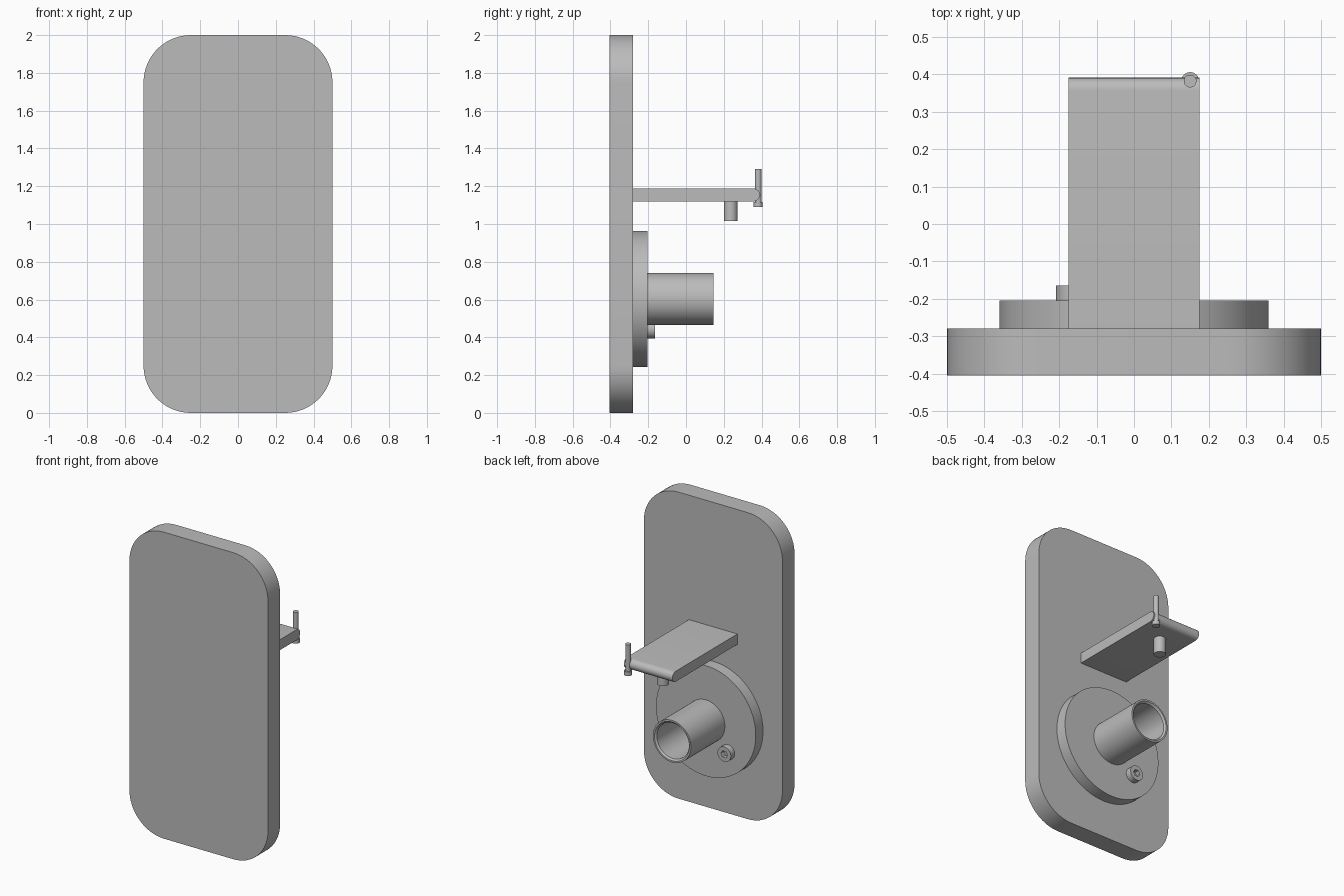
import bpy, math
from mathutils import Matrix

cube = bpy.data.objects.get("Cube")
if cube:
    bpy.data.objects.remove(cube, do_unlink=True)

grey = bpy.data.materials.new("plain grey")
grey.use_nodes = True
colour = (0.5, 0.5, 0.5, 1)
grey.diffuse_color = colour
grey.node_tree.nodes["Principled BSDF"].inputs["Base Color"].default_value = colour

BACKWARD = Matrix(((1, 0, 0), (0, 0, 1), (0, 1, 0)))    # profile (a, b, t) -> (x, z), depth y
SIDEWAYS = Matrix(((0, 0, 1), (1, 0, 0), (0, 1, 0)))    # profile -> (y, z), depth x
UPWARD = Matrix.Identity(3)                             # profile -> (x, y), depth z


def arc(ca, cb, r, start, end, steps):
    angles = [math.radians(start + (end - start) * i / steps) for i in range(steps + 1)]
    return [(ca + r * math.cos(a), cb + r * math.sin(a)) for a in angles]


def circle(ca, cb, r, sides=64):
    return arc(ca, cb, r, 0, 360, sides)[:-1]


def solid(name, rings, axes, closed=False):
    """Join equal-length (outline, depth) rings; cap both ends, or loop back when closed."""
    n = len(rings[0][0])
    verts = [axes @ Matrix.Translation((a, b, t)).translation
             for outline, t in rings for a, b in outline]
    total = len(rings)
    faces = []
    for k in range(total if closed else total - 1):
        low, high = k * n, (k + 1) % total * n
        faces += [(low + i, low + (i + 1) % n, high + (i + 1) % n, high + i) for i in range(n)]
    if not closed:
        faces += [tuple(range(n))[::-1], tuple(range((total - 1) * n, total * n))]
    mesh = bpy.data.meshes.new(name)
    mesh.from_pydata(verts, [], faces)
    if axes.determinant() < 0:
        mesh.flip_normals()
    mesh.materials.append(grey)
    obj = bpy.data.objects.new(name, mesh)
    bpy.context.collection.objects.link(obj)
    bpy.ops.object.select_all(action="DESELECT")
    obj.select_set(True)
    bpy.context.view_layer.objects.active = obj
    bpy.ops.object.shade_smooth_by_angle(angle=math.radians(30))
    return obj


def prism(name, outline, low, high, axes):
    return solid(name, [(outline, low), (outline, high)], axes)


# Rounded back plate
corners = ((0.25, 1.75, 0), (-0.25, 1.75, 90), (-0.25, 0.25, 180), (0.25, 0.25, 270))
plate = [p for x, z, a in corners for p in arc(x, z, 0.25, a, a + 90, 16)]
prism("back_plate", plate, -0.405, -0.28, BACKWARD)

# Round flange with a hollow tube
AXIS_Z = 0.603
prism("flange_disc", circle(0, AXIS_Z, 0.36, 96), -0.28, -0.205, BACKWARD)
tube = [(0.137, -0.205), (0.137, 0.145), (0.126, 0.145), (0.116, 0.135), (0.116, -0.204)]
solid("hollow_tube", [(circle(0, AXIS_Z, r), y) for r, y in tube], BACKWARD, closed=True)

# Screw head with a hexagonal socket
sx, sz = -0.16, 0.443


def hexagon(r):
    # Hexagon outline sampled at the same count as the round head
    pts = []
    for i in range(48):
        a = math.tau * i / 48
        q = r * math.cos(math.pi / 6) / math.cos(a % (math.pi / 3) - math.pi / 6)
        pts.append((sx + q * math.cos(a), sz + q * math.sin(a)))
    return pts


head = circle(sx, sz, 0.048, 48)
solid("socket_screw", [(head, -0.205), (head, -0.165), (hexagon(0.024), -0.165),
                       (hexagon(0.024), -0.195)], BACKWARD)

# Shelf with a half-round far edge
shelf = [(-0.28, 1.12)] + arc(0.357, 1.154, 0.034, -90, 90, 16) + [(-0.28, 1.188)]
prism("shelf", shelf, -0.175, 0.175, SIDEWAYS)

# Peg below the shelf, and the upright pin with its foot
prism("under_peg", circle(0, 0.237, 0.036, 32), 1.015, 1.125, UPWARD)
prism("upright_pin", circle(0.15, 0.382, 0.017, 32), 1.10, 1.29, UPWARD)
prism("pin_foot", circle(0.15, 0.382, 0.024, 32), 1.09, 1.117, UPWARD)
